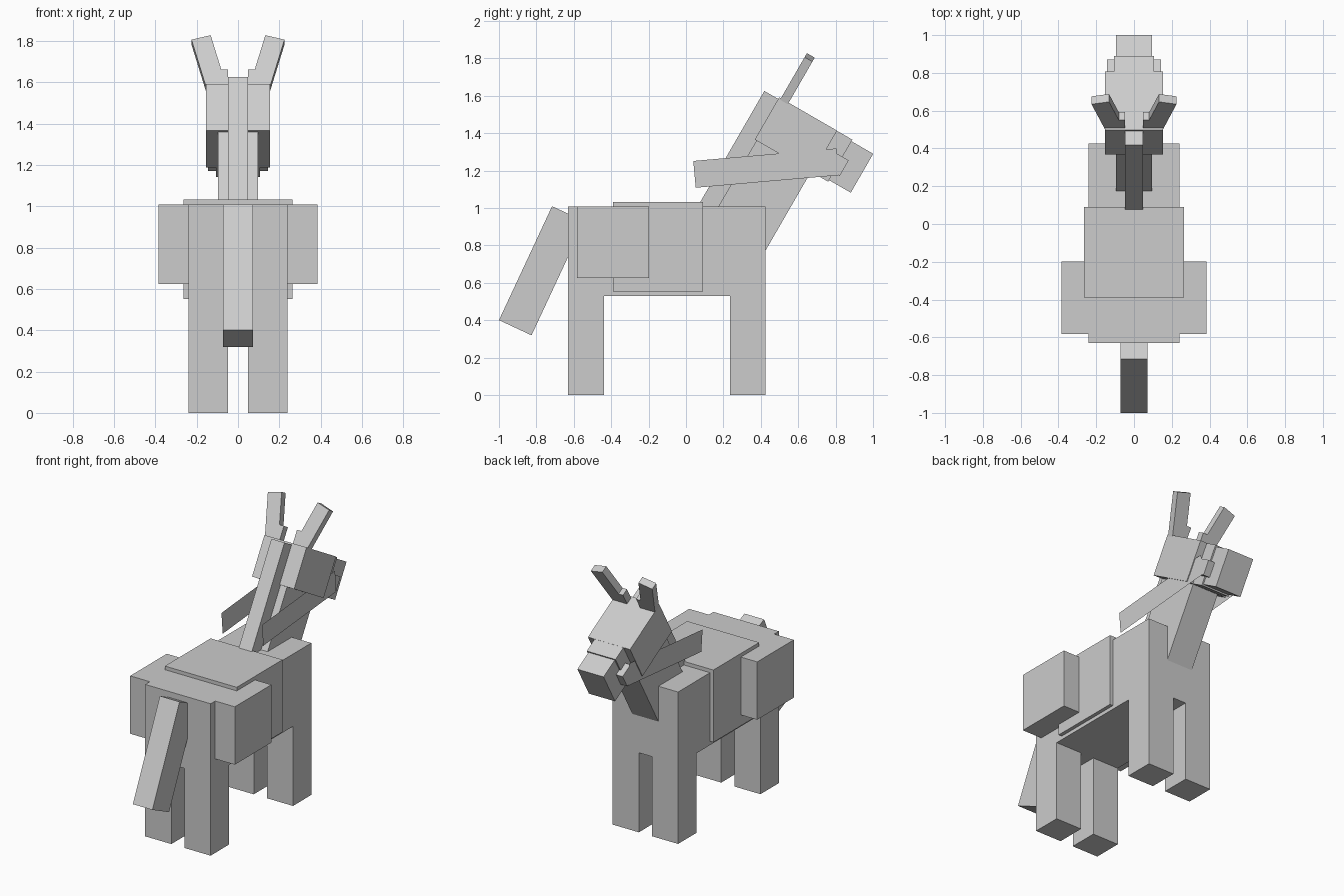
import bpy, bmesh, math
from mathutils import Matrix, Vector

if "Cube" in bpy.data.objects:
    bpy.data.objects.remove(bpy.data.objects["Cube"])

S = 0.048            # size of one block unit

gray = bpy.data.materials.new("plain gray")
gray.diffuse_color = (0.604, 0.604, 0.604, 1)
gray.use_nodes = True
gray.node_tree.nodes["Principled BSDF"].inputs["Base Color"].default_value = gray.diffuse_color


def box(name, lo, hi, frame=None, grow=0.0):
    """Box between two corners in block units, placed by a frame matrix."""
    lo = Vector(lo) - Vector((grow,) * 3)
    hi = Vector(hi) + Vector((grow,) * 3)
    bm = bmesh.new()
    bmesh.ops.create_cube(bm, size=1)
    size, mid = hi - lo, (hi + lo) / 2
    m = Matrix.Translation(mid) @ Matrix.Diagonal((*size, 1))
    bm.transform(Matrix.Scale(S, 4) @ (frame or Matrix()) @ m)
    return finish(name, bm)


def finish(name, bm):
    me = bpy.data.meshes.new(name)
    bm.to_mesh(me)
    bm.free()
    me.materials.append(gray)
    ob = bpy.data.objects.new(name, me)
    bpy.context.collection.objects.link(ob)
    return ob


def pair(name, lo, hi, frame=None):
    """The same box on the right (+x) and the left (-x)."""
    box("right_" + name, lo, hi, frame)
    box("left_" + name, (-hi[0], lo[1], lo[2]), (-lo[0], hi[1], hi[2]), frame)


def tilted(y, z, degrees):
    return (Matrix.Translation((0, y / S, z / S))
            @ Matrix.Rotation(math.radians(-degrees), 4, 'X'))


# Trunk and legs
BACK, FRONT = -13.125, 8.875
box("body", (-5, BACK, 11), (5, FRONT, 21))
pair("front_leg", (1, FRONT - 4, 0), (5, FRONT, 11))
pair("hind_leg", (1, BACK, 0), (5, BACK + 4, 11))

# Saddle and side bags
box("saddle", (-5, -7.625, 12), (5, 1.375, 21), grow=0.5)
pair("side_bag", (5, -12.125, 13), (8, -4.125, 21))

# Tail
box("tail", (-1.5, 0, -14), (1.5, 4, 0), tilted(-0.716, 1.009, 25))

# Neck, mane and head share one tilted frame
head = tilted(0.446, 1.0, 30)
box("neck", (-2, -5, -6), (2, 2, 6), head)
box("mane", (-1, -7, -5), (1, -5, 11), head)
box("head", (-3, -5, 6), (3, 2, 11), head)
box("muzzle", (-2, 2, 6), (2, 7, 11), head)

# Bridle: head cover, nose band and bits
box("head_cover", (-3, -5, 6), (3, 2, 11), head, grow=0.22)
box("nose_band", (-2, 2, 6), (2, 4, 11), head, grow=0.2)
pair("bit", (2, 3, 7), (3, 5, 9), head)

# Short ears and long splayed ears
pair("short_ear", (1, -5, 10), (3, -4, 13), head)
for side, label in ((1, "right"), (-1, "left")):
    splay = (head @ Matrix.Translation((side * 1.91, 0, 10.0))
             @ Matrix.Rotation(side * math.radians(15), 4, 'Y'))
    box(label + "_long_ear", (-1, -5, 0), (1, -4, 7), splay)

# Reins: flat straps
for side, label in ((1, "right"), (-1, "left")):
    bm = bmesh.new()
    corners = ((0.052, 1.108), (0.818, 1.175), (0.805, 1.318), (0.039, 1.251))
    bm.faces.new([bm.verts.new((side * 3.1 * S, y, z)) for y, z in corners[::side]])
    finish(label + "_rein", bm)
